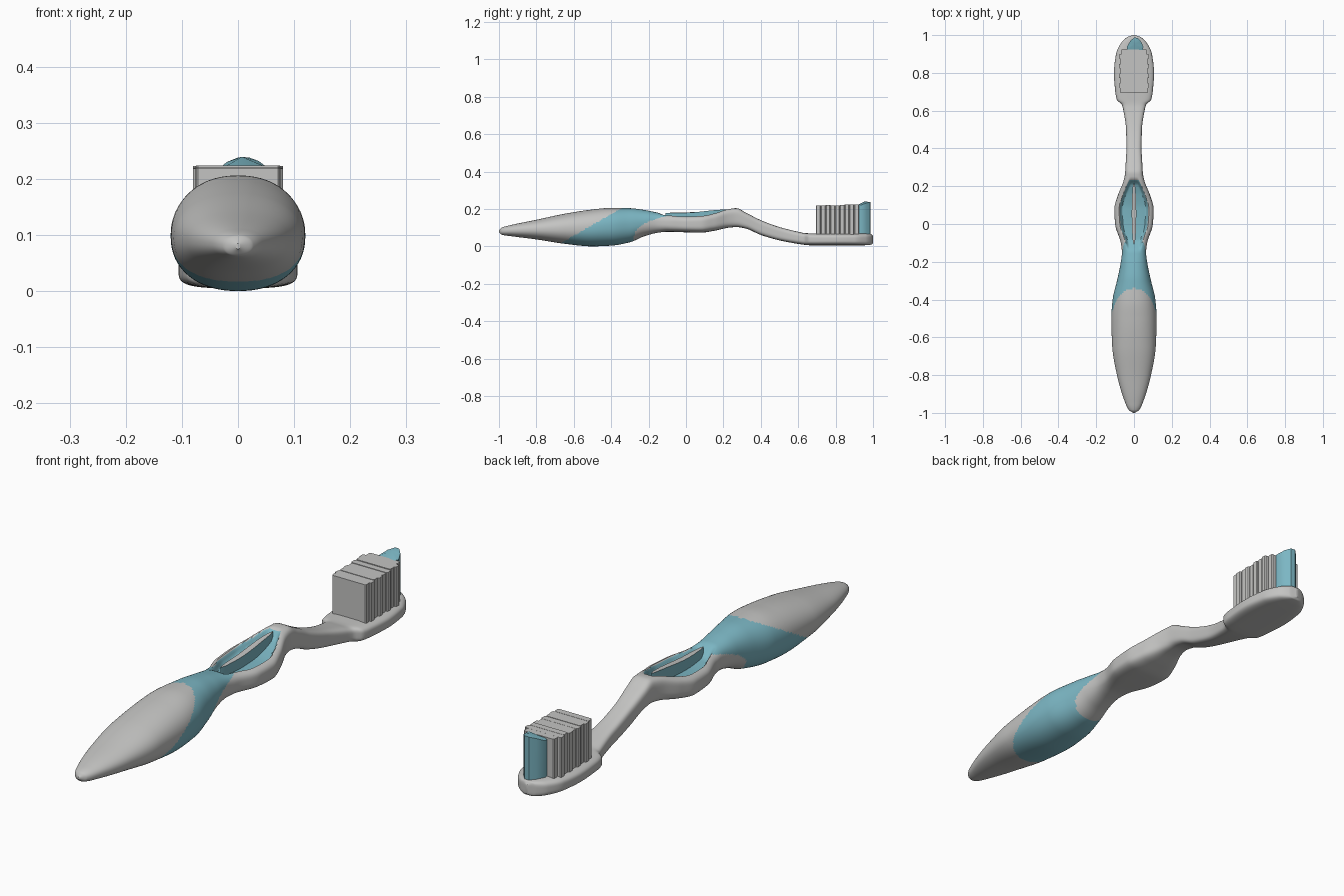
import bpy, bmesh, math, random

random.seed(4)
if "Cube" in bpy.data.objects:
    bpy.data.objects.remove(bpy.data.objects["Cube"])


def material(name, rgb):
    m = bpy.data.materials.new(name)
    m.use_nodes = True
    m.diffuse_color = (*rgb, 1)
    m.node_tree.nodes["Principled BSDF"].inputs["Base Color"].default_value = (*rgb, 1)
    return m


GREY = material("light grey", (.55, .55, .54))
TEAL = material("teal", (.2, .47, .55))


def finish(name, bm, mats, angle=40):
    bmesh.ops.recalc_face_normals(bm, faces=bm.faces)
    mesh = bpy.data.meshes.new(name)
    bm.to_mesh(mesh)
    bm.free()
    ob = bpy.data.objects.new(name, mesh)
    bpy.context.collection.objects.link(ob)
    for m in mats:
        mesh.materials.append(m)
    bpy.ops.object.select_all(action='DESELECT')
    ob.select_set(True)
    bpy.context.view_layer.objects.active = ob
    bpy.ops.object.shade_smooth_by_angle(angle=math.radians(angle))
    return ob


# Body stations along the length: y, half width, bottom, top
STATIONS = [
    (-1, .004, .075, .085), (-.985, .027, .062, .1), (-.94, .049, .055, .113),
    (-.8, .09, .037, .142), (-.65, .115, .014, .174), (-.5, .12, .0, .197),
    (-.4, .113, .004, .206), (-.3, .09, .022, .204), (-.22, .073, .055, .194),
    (-.15, .064, .073, .18), (-.1, .07, .078, .171), (0, .1, .075, .165),
    (.08, .104, .073, .168), (.15, .086, .083, .18), (.23, .055, .1, .201),
    (.27, .047, .103, .204), (.32, .044, .095, .18), (.4, .04, .061, .14),
    (.5, .042, .032, .103), (.6, .056, .013, .078), (.635, .066, .008, .071),
    (.655, .09, .006, .07), (.7, .099, .005, .07), (.8, .106, .005, .07),
    (.9, .095, .005, .07), (.96, .067, .006, .069), (.99, .034, .009, .066),
    (1, .006, .018, .055)]


def slope(i, k):
    # Monotone tangent, so the silhouette never overshoots
    if i in (0, len(STATIONS) - 1):
        j = min(i, len(STATIONS) - 2)
        return (STATIONS[j + 1][k] - STATIONS[j][k]) / (STATIONS[j + 1][0] - STATIONS[j][0])
    a, b, c = STATIONS[i - 1:i + 2]
    p = (b[k] - a[k]) / (b[0] - a[0])
    q = (c[k] - b[k]) / (c[0] - b[0])
    return 2 * p * q / (p + q) if p * q > 0 else 0


def station(y):
    i = 0
    while i < len(STATIONS) - 2 and y > STATIONS[i + 1][0]:
        i += 1
    a, b = STATIONS[i], STATIONS[i + 1]
    h = b[0] - a[0]
    t = (y - a[0]) / h
    s = t * t * (3 - 2 * t)
    return [a[k] + (b[k] - a[k]) * s
            + h * t * (1 - t) * ((1 - t) * slope(i, k) - t * slope(i + 1, k))
            for k in (1, 2, 3)]


def smooth(t):
    t = max(0, min(1, t))
    return t * t * (3 - 2 * t)


def recess(x, y):
    # 0 outside the thumb hollow, rising to 1 on its floor
    ends = min(smooth((y + .15) / .07), smooth((.245 - y) / .04))
    inner = station(y)[0] - .024
    return ends * smooth((inner - abs(x)) / .018)


# Body: one loft from handle end to head, with a hollow in the grip
RINGS, SIDES = 320, 96
bm = bmesh.new()
rings = []
for r in range(RINGS + 1):
    y = -math.cos(math.pi * r / RINGS)
    w, low, high = station(y)
    power = 2.2 + 1.4 * smooth((y + .25) / .3)
    ring = []
    for s in range(SIDES):
        a = 2 * math.pi * s / SIDES
        c, d = math.cos(a), math.sin(a)
        x = w * math.copysign(abs(c) ** (2 / power), c)
        z = (low + high) / 2 + (high - low) / 2 * math.copysign(abs(d) ** (2 / power), d)
        if d > 0 and -.15 < y < .25:
            z -= .028 * recess(x, y)
        ring.append(bm.verts.new((x, y, z)))
    rings.append(ring)
for r in range(RINGS):
    for s in range(SIDES):
        t = (s + 1) % SIDES
        f = bm.faces.new((rings[r][s], rings[r][t], rings[r + 1][t], rings[r + 1][s]))
        x, y, z = f.calc_center_median()
        band = -.7 + 1.75 * z < y < -.28 + (z / .26) ** 3.7
        hollow = s < SIDES / 2 and -.15 < y < .25 and recess(x, y) > .08
        f.material_index = int(band or hollow)
bm.faces.new(rings[0])
bm.faces.new(rings[-1])
finish("body", bm, [GREY, TEAL])


def prism(bm, outline, base, top):
    # Upright prism whose top height follows a function of x and y
    n = len(outline)
    lower = [bm.verts.new((x, y, base)) for x, y in outline]
    upper = [bm.verts.new((x, y, top(x, y))) for x, y in outline]
    cx = sum(p[0] for p in outline) / n
    cy = sum(p[1] for p in outline) / n
    peak = bm.verts.new((cx, cy, top(cx, cy)))
    bm.faces.new(lower)
    for i in range(n):
        j = (i + 1) % n
        bm.faces.new((lower[i], lower[j], upper[j], upper[i]))
        bm.faces.new((upper[i], upper[j], peak))


# Grip rib: teal fin with a grey top running along the hollow
bm = bmesh.new()
steps = 16
side = [(.012 * math.sin(math.pi * i / steps) ** .4, -.11 + .33 * i / steps)
        for i in range(steps + 1)]
outline = side + [(-x, y) for x, y in reversed(side[1:-1])]
prism(bm, outline, .11, lambda x, y: .179 + .018 * smooth((y + .02) / .24))
bm.normal_update()
for f in bm.faces:
    f.material_index = int(abs(f.normal.z) < .6)
finish("grip_rib", bm, [GREY, TEAL])

# Bristles: packed rows of slightly uneven width and height
bm = bmesh.new()
rows, start, end = 9, .695, .925
pitch = (end - start) / rows
for i in range(rows):
    half = (.08 if i % 2 else .075) - (.008 if i == rows - 1 else 0)
    y0, y1 = start + i * pitch, start + (i + 1) * pitch
    height = .221 + random.uniform(-.003, .003)
    edge = .004
    outline = [(-half, y0 + edge), (-half + edge, y0), (half - edge, y0), (half, y0 + edge),
               (half, y1 - edge), (half - edge, y1), (edge - half, y1), (-half, y1 - edge)]
    prism(bm, outline, .06, lambda x, y: height)
finish("bristles", bm, [GREY], 30)

# Tip tuft: taller teal wedge with a domed top
bm = bmesh.new()
outline = [(-.036, .92), (.046, .92), (.05, .938), (.037, .966), (.02, .985),
           (0, .987), (-.02, .968), (-.038, .938)]
prism(bm, outline, .055, lambda x, y: .239 - 10 * (x - .01) ** 2 - .1 * max(0, .95 - y))
finish("tip_tuft", bm, [TEAL])
